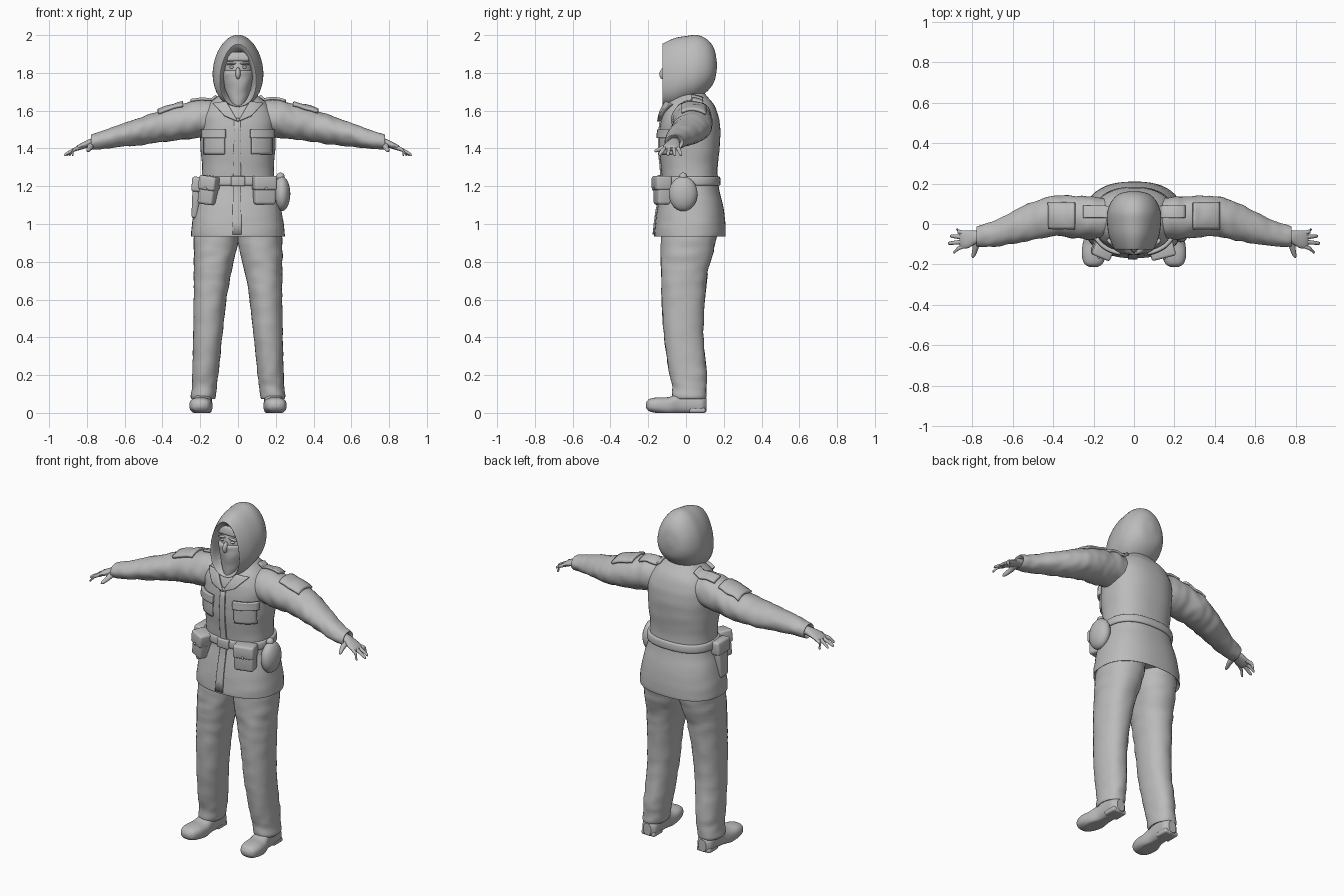
import bpy, bmesh, math
from mathutils import Vector, Euler, noise

cube = bpy.data.objects.get("Cube")
if cube:
    bpy.data.objects.remove(cube, do_unlink=True)

grey = bpy.data.materials.new("plain grey")
grey.use_nodes = True
grey.diffuse_color = (0.5, 0.5, 0.5, 1)
grey.node_tree.nodes["Principled BSDF"].inputs["Base Color"].default_value = (0.5, 0.5, 0.5, 1)


def finish(name, bm, angle=40):
    """Turn a bmesh into a named, smooth-shaded object."""
    bmesh.ops.recalc_face_normals(bm, faces=bm.faces)
    mesh = bpy.data.meshes.new(name)
    bm.to_mesh(mesh)
    bm.free()
    mesh.materials.append(grey)
    obj = bpy.data.objects.new(name, mesh)
    bpy.context.collection.objects.link(obj)
    bpy.ops.object.select_all(action='DESELECT')
    bpy.context.view_layer.objects.active = obj
    obj.select_set(True)
    bpy.ops.object.shade_smooth_by_angle(angle=math.radians(angle))
    return obj


def catmull(a, b, c, d, t):
    return [0.5 * (2 * q + (r - p) * t + (2 * p - 5 * q + 4 * r - s) * t * t
                   + (3 * q - p - 3 * r + s) * t ** 3) for p, q, r, s in zip(a, b, c, d)]


def loft(name, axis, keys, side=1, power=2.0, pear=0.0, fold=0.0, steps=5, n=32, floor=False):
    """Skin smooth cross-sections; a key is (along axis, centre 1, centre 2, radius 1, radius 2)."""
    rows = []
    for i in range(len(keys) - 1):
        four = [keys[max(0, min(len(keys) - 1, i + k))] for k in (-1, 0, 1, 2)]
        rows += [catmull(*four, j / steps) for j in range(steps)]
    rows.append(keys[-1])
    bm = bmesh.new()
    rings = []
    for along, c1, c2, r1, r2 in rows:
        ring = []
        for k in range(n):
            t = math.tau * k / n
            c, s = math.cos(t), math.sin(t)
            u = math.copysign(abs(c) ** (2 / power), c) * (1 - pear * s)
            v = math.copysign(abs(s) ** (2 / power), s)
            # Cloth folds run mostly around the limb
            wave = noise.noise(Vector((along * 22, c * 1.3 + side * 4, s * 1.3)))
            m = 1 + fold * wave
            a, b = c1 + r1 * u * m, c2 + r2 * v * m
            p = {'X': (along, a, b), 'Y': (a, along, b), 'Z': (a, b, along)}[axis]
            ring.append(bm.verts.new((p[0] * side, p[1], max(p[2], 0) if floor else p[2])))
        rings.append(ring)
    for lo, hi in zip(rings, rings[1:]):
        for k in range(n):
            bm.faces.new((lo[k], lo[(k + 1) % n], hi[(k + 1) % n], hi[k]))
    bm.faces.new(rings[0])
    bm.faces.new(rings[-1])
    return finish(name, bm)


def ball(name, loc, radii, rot=(0, 0, 0)):
    bm = bmesh.new()
    bmesh.ops.create_uvsphere(bm, u_segments=24, v_segments=14, radius=1)
    bmesh.ops.scale(bm, vec=radii, verts=bm.verts)
    bmesh.ops.rotate(bm, matrix=Euler(rot).to_matrix(), verts=bm.verts)
    bmesh.ops.translate(bm, vec=loc, verts=bm.verts)
    return finish(name, bm)


def box(name, loc, size, rot=(0, 0, 0), bevel=0.015, taper=1.0):
    bm = bmesh.new()
    bmesh.ops.create_cube(bm, size=1)
    for v in bm.verts:
        k = taper if v.co.z < 0 else 1
        v.co = Vector((v.co.x * size[0] * k, v.co.y * size[1] * k, v.co.z * size[2]))
    bmesh.ops.bevel(bm, geom=bm.edges[:], offset=bevel, segments=3, affect='EDGES', profile=0.5)
    bmesh.ops.rotate(bm, matrix=Euler(rot).to_matrix(), verts=bm.verts)
    bmesh.ops.translate(bm, vec=loc, verts=bm.verts)
    return finish(name, bm)


def patch(name, corners, target, other=None, from_top=False, thick=0.008):
    """Cloth panel laid onto a surface, from the front or from the top."""
    bm = bmesh.new()
    a, b, c, d = [Vector(p) for p in corners]
    n = 10
    grid = []
    for i in range(n + 1):
        row = []
        for j in range(n + 1):
            p = a.lerp(b, i / n).lerp(d.lerp(c, i / n), j / n)
            row.append(bm.verts.new((p.x, p.y, 2.5) if from_top else (p.x, -0.6, p.y)))
        grid.append(row)
    for i in range(n):
        for j in range(n):
            bm.faces.new((grid[i][j], grid[i + 1][j], grid[i + 1][j + 1], grid[i][j + 1]))
    obj = finish(name, bm)
    wrap = obj.modifiers.new("lay", 'SHRINKWRAP')
    wrap.wrap_method = 'PROJECT'
    wrap.wrap_mode = 'ABOVE_SURFACE'
    wrap.target = target
    wrap.auxiliary_target = other
    wrap.offset = thick / 2
    wrap.use_project_z = from_top
    wrap.use_project_y = not from_top
    wrap.use_negative_direction = from_top
    wrap.use_positive_direction = not from_top
    solid = obj.modifiers.new("thickness", 'SOLIDIFY')
    solid.thickness = thick
    solid.offset = 0
    return obj


# Jacket with an open, turned-in hem
jacket = loft("jacket", 'Z', [
    (1.0, 0, .02, .2, .15), (.945, 0, .02, .238, .178), (.937, 0, .02, .248, .188),
    (1.0, 0, .022, .243, .186), (1.1, 0, .023, .224, .172), (1.2, 0, .023, .196, .15),
    (1.3, 0, .018, .19, .15), (1.4, 0, .018, .198, .16), (1.5, 0, .022, .2, .16),
    (1.57, 0, .022, .194, .15), (1.63, 0, .022, .16, .127), (1.67, 0, .022, .115, .095),
    (1.7, 0, .022, .08, .07)], power=2.4, fold=.012, n=48)

# Belt and buckle
loft("belt", 'Z', [(1.205, 0, .022, .185, .14), (1.208, 0, .022, .205, .16),
                   (1.248, 0, .022, .202, .158), (1.25, 0, .022, .18, .14)], power=2.4, n=48)
box("belt_buckle", (0, -.142, 1.227), (.075, .02, .052), bevel=.005)

# Front placket, collar and chest pockets
patch("placket", [(-.03, .945), (.018, .945), (.012, 1.56), (-.02, 1.56)], jacket)
for s, word in ((-1, "right"), (1, "left")):
    patch(word + "_lapel", [(0, 1.54), (s * .07, 1.57), (s * .125, 1.63), (s * .06, 1.64)], jacket, thick=.02)
    patch(word + "_chest_pocket", [(s * .07, 1.37), (s * .175, 1.37), (s * .175, 1.49), (s * .07, 1.49)], jacket)
    patch(word + "_pocket_flap", [(s * .065, 1.455), (s * .18, 1.455), (s * .18, 1.5), (s * .065, 1.5)],
          jacket, thick=.02)

    # Sleeve and cuff
    sleeve = loft(word + "_sleeve", 'X', [
        (.08, .03, 1.565, .085, .08), (.2, .03, 1.558, .105, .098), (.3, .035, 1.54, .104, .094),
        (.4, .038, 1.52, .1, .085), (.5, .015, 1.495, .094, .075), (.6, -.018, 1.473, .08, .062),
        (.7, -.05, 1.448, .062, .05), (.765, -.06, 1.436, .052, .043), (.778, -.06, 1.433, .046, .038),
        (.76, -.06, 1.434, .03, .025)], side=s, fold=.075, steps=7)
    patch(word + "_epaulette", [(s * .11, .03), (s * .25, .03), (s * .25, .085), (s * .11, .085)],
          sleeve, jacket, from_top=True, thick=.014)
    patch(word + "_sleeve_pocket", [(s * .29, -.02), (s * .42, -.02), (s * .42, .1), (s * .29, .1)],
          sleeve, from_top=True, thick=.014)

    # Hand with spread fingers
    loft(word + "_palm", 'X', [(.74, -.06, 1.434, .028, .024), (.78, -.065, 1.43, .032, .022),
                               (.82, -.075, 1.415, .044, .018), (.85, -.077, 1.402, .043, .014),
                               (.862, -.077, 1.396, .034, .008)], side=s, n=20)
    for finger, y0, y1, tip in (("little", -.046, -.028, .88), ("ring", -.066, -.06, .91),
                                ("middle", -.086, -.095, .92), ("index", -.106, -.138, .895)):
        loft(word + "_" + finger + "_finger", 'X', [
            (.835, y0, 1.405, .011, .011), (.87, (y0 + y1) / 2, 1.392, .0105, .0105),
            (tip - .008, y1, 1.37, .008, .008), (tip, y1, 1.364, .002, .002)], side=s, n=12)
    loft(word + "_thumb", 'Y', [(-.07, .785, 1.422, .02, .016), (-.11, .782, 1.408, .016, .015),
                                (-.155, .793, 1.39, .01, .01), (-.168, .797, 1.386, .003, .003)],
         side=s, n=12)

    # Trouser leg, with folds towards the cuff
    loft(word + "_trouser_leg", 'Z', [
        (.11, .184, .018, .04, .055), (.075, .184, .018, .058, .078), (.09, .184, .018, .066, .09),
        (.14, .178, .018, .066, .09), (.22, .172, .01, .07, .1), (.4, .16, -.012, .077, .104),
        (.6, .148, -.014, .087, .114), (.75, .134, -.008, .1, .125), (.87, .12, .008, .115, .141),
        (.98, .112, .02, .118, .15)], side=s, power=2.2, fold=.045, steps=7)

    # Shoe with flat sole
    loft(word + "_shoe", 'Y', [
        (-.212, .2, .04, .02, .012), (-.195, .2, .041, .046, .032), (-.15, .198, .04, .06, .042),
        (-.09, .193, .037, .059, .047), (-.03, .187, .05, .048, .055), (.04, .185, .05, .048, .055),
        (.085, .184, .045, .046, .05), (.108, .184, .042, .025, .035)],
        side=s, power=2.5, floor=True)
    box(word + "_shoe_heel", (s * .185, .06, .014), (.09, .085, .028), bevel=.01)

# Hood: recessed lining, rim, then the outer shell to the back
loft("hood", 'Y', [
    (.0, 0, 1.8, .065, .1), (-.09, 0, 1.78, .08, .14), (-.122, 0, 1.785, .092, .162),
    (-.117, 0, 1.79, .1, .168), (-.06, 0, 1.802, .122, .182), (0, 0, 1.818, .131, .177),
    (.06, 0, 1.832, .13, .168), (.115, 0, 1.84, .108, .135), (.15, 0, 1.84, .07, .085),
    (.163, 0, 1.84, .015, .02)], pear=.18, power=2.1, n=40)

# Face above a hanging cloth mask
ball("head", (0, -.015, 1.81), (.08, .098, .115))
loft("face_mask", 'Z', [
    (1.59, 0, -.085, .012, .025), (1.65, 0, -.07, .042, .045), (1.71, 0, -.05, .066, .07),
    (1.77, 0, -.035, .08, .09), (1.8, 0, -.032, .082, .092), (1.812, 0, -.03, .076, .083)], fold=.06)
ball("nose", (0, -.118, 1.798), (.014, .022, .032), (-.3, 0, 0))
box("cap_band", (0, -.088, 1.885), (.12, .03, .05), (-.25, 0, 0), bevel=.012)
for s, word in ((-1, "right"), (1, "left")):
    ball(word + "_eye", (s * .032, -.099, 1.829), (.014, .01, .007))
    ball(word + "_brow", (s * .034, -.1, 1.847), (.026, .012, .006), (0, s * .1, 0))

# Belt gear: two pouches, a bottle and a tapered sheath
for name, loc, size, rot in (
        ("left_pouch", (.138, -.125, 1.178), (.115, .075, .15), (0, 0, .25)),
        ("right_pouch", (-.155, -.12, 1.178), (.088, .08, .15), (0, .14, -.4))):
    box(name, loc, size, rot)
    top = Vector(loc) + Euler(rot).to_matrix() @ Vector((0, -.004, size[2] * .26))
    box(name + "_flap", top, (size[0] + .008, size[1] + .008, size[2] * .5), rot, bevel=.012)
    stud = Vector(loc) + Euler(rot).to_matrix() @ Vector((0, -size[1] / 2 - .008, .01))
    ball(name + "_stud", stud, (.008, .006, .008))
ball("bottle", (.232, -.015, 1.16), (.045, .076, .092))
ball("bottle_cap", (.225, -.015, 1.25), (.022, .022, .022))
box("sheath", (-.222, -.02, 1.14), (.05, .11, .22), (0, .08, 0), bevel=.014, taper=.65)
box("sheath_flap", (-.216, -.02, 1.21), (.058, .118, .08), (0, .08, 0), bevel=.014)
